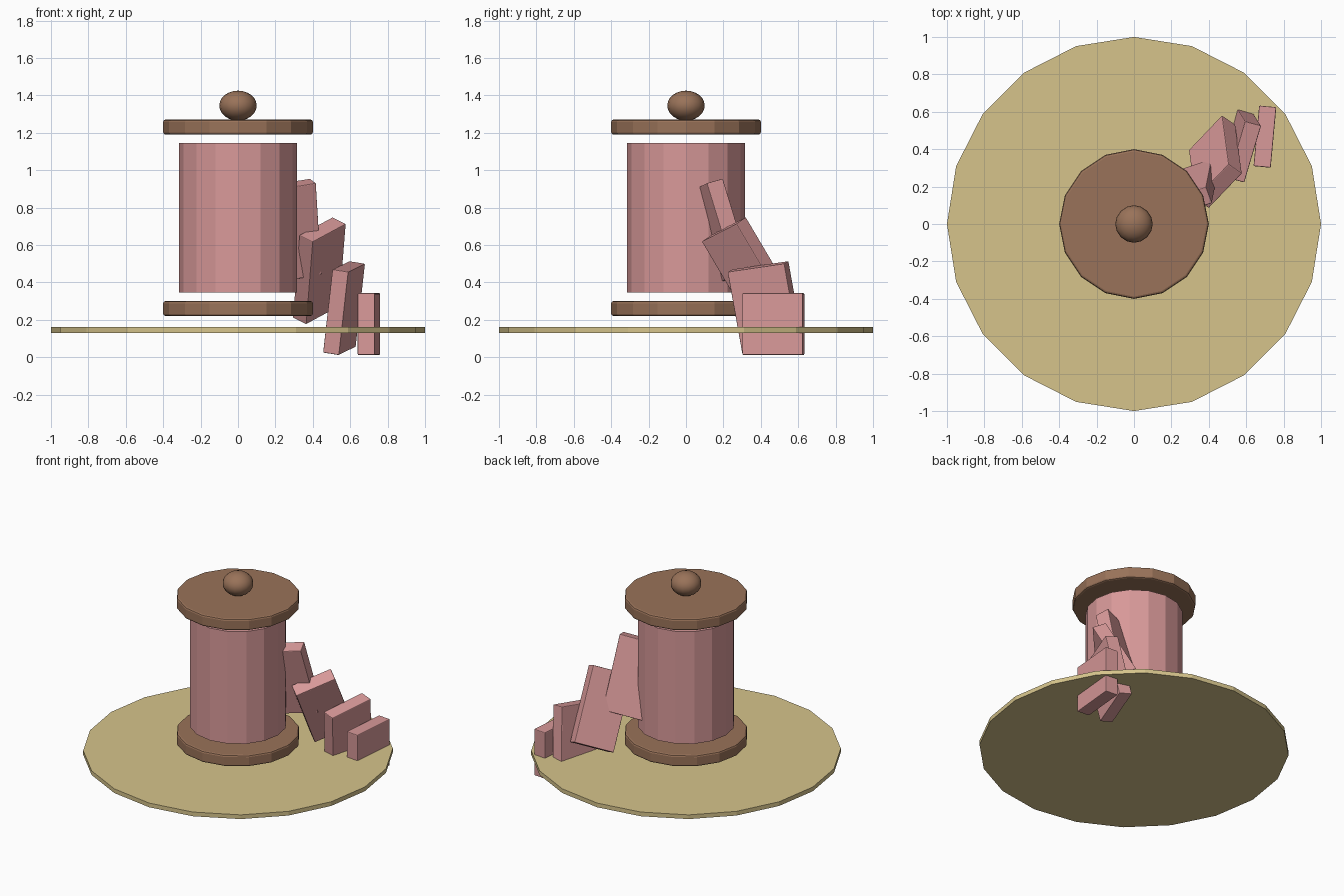
import bpy, bmesh
from mathutils import Vector, Matrix

if "Cube" in bpy.data.objects:
    bpy.data.objects.remove(bpy.data.objects["Cube"])


def material(name, rgb):
    m = bpy.data.materials.new(name)
    m.diffuse_color = (*rgb, 1)
    m.use_nodes = True
    m.node_tree.nodes["Principled BSDF"].inputs["Base Color"].default_value = m.diffuse_color
    return m


PINK = material("pink", (0.69, 0.32, 0.32))
BROWN = material("brown", (0.32, 0.17, 0.10))
TAN = material("tan", (0.67, 0.55, 0.26))


def finish(bm, name, mat, bevel=0.0, smooth=False):
    if bevel:
        sharp = [e for e in bm.edges if e.calc_face_angle(0) > 0.6]
        bmesh.ops.bevel(bm, geom=sharp, offset=bevel, segments=2,
                        profile=0.5, affect='EDGES')
    for f in bm.faces:
        f.smooth = smooth
    me = bpy.data.meshes.new(name)
    bm.to_mesh(me)
    bm.free()
    me.materials.append(mat)
    ob = bpy.data.objects.new(name, me)
    bpy.context.collection.objects.link(ob)
    return ob


def disc(name, sides, radius, z0, z1, mat, bevel=0.0):
    bm = bmesh.new()
    bmesh.ops.create_cone(bm, cap_ends=True, segments=sides, radius1=radius, radius2=radius,
                          depth=z1 - z0, matrix=Matrix.Translation((0, 0, (z0 + z1) / 2)))
    return finish(bm, name, mat, bevel)


def block(name, centre, up, along, size):
    """Slab with its height along `up` and its width close to `along`."""
    h = Vector(up).normalized()
    l = Vector(along)
    l = (l - h * l.dot(h)).normalized()
    t = l.cross(h)
    rot = Matrix((t, l, h)).transposed().to_4x4()
    bm = bmesh.new()
    bmesh.ops.create_cube(bm, size=1, matrix=Matrix.Diagonal((*size, 1)))
    bmesh.ops.transform(bm, verts=bm.verts, matrix=Matrix.Translation(centre) @ rot)
    return finish(bm, name, PINK, 0.005)


# round base plate
disc("base_plate", 20, 1.0, 0.13, 0.16, TAN)

# spool: two rims and the floating core
disc("lower_rim", 16, 0.40, 0.22, 0.30, BROWN, 0.012)
disc("upper_rim", 16, 0.40, 1.19, 1.27, BROWN, 0.012)
disc("core", 16, 0.315, 0.345, 1.145, PINK)

# flattened top knob
bm = bmesh.new()
bmesh.ops.create_uvsphere(bm, u_segments=16, v_segments=12, radius=0.1,
                          matrix=Matrix.Translation((0, 0, 1.345)) @ Matrix.Diagonal((1, 1, 0.8, 1)))
finish(bm, "knob", BROWN, smooth=True)

# slabs fanning down from the core to the plate edge
block("slab_1", (0.28, 0.185, 0.675), (-0.03, -0.15, 0.49), (0.27, 0.09, 0.04), (0.095, 0.29, 0.515))
block("slab_2", (0.435, 0.333, 0.462), (0.035, -0.26, 0.44), (0.175, 0.19, 0.085), (0.095, 0.275, 0.515))
block("slab_3", (0.567, 0.425, 0.262), (0.05, -0.08, 0.445), (0.09, 0.30, 0.05), (0.09, 0.32, 0.455))
block("slab_4", (0.70, 0.467, 0.177), (0, 0, 1), (0.03, 0.325, 0), (0.092, 0.325, 0.33))
